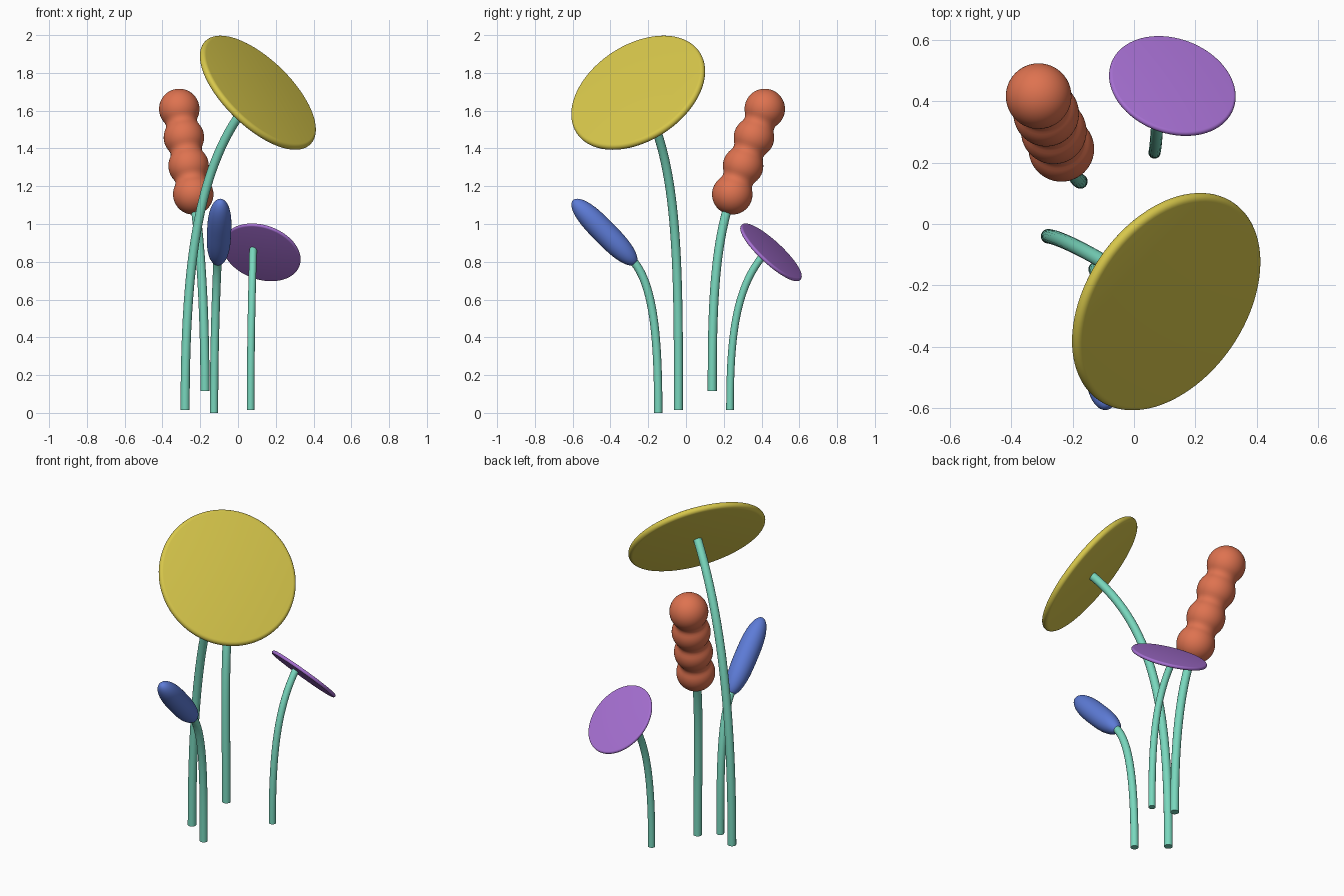
import bpy, math
from mathutils import Vector

if "Cube" in bpy.data.objects:
    bpy.data.objects.remove(bpy.data.objects["Cube"])


def material(name, rgb):
    m = bpy.data.materials.new(name)
    m.diffuse_color = (*rgb, 1)
    m.use_nodes = True
    m.node_tree.nodes["Principled BSDF"].inputs["Base Color"].default_value = m.diffuse_color
    return m


GREEN = material("stem_green", (0.19, 0.68, 0.51))
YELLOW = material("yellow", (0.68, 0.57, 0.07))
PURPLE = material("purple", (0.38, 0.16, 0.64))
BLUE = material("blue", (0.11, 0.20, 0.68))
ORANGE = material("orange", (0.73, 0.17, 0.08))


def smooth(ob):
    bpy.ops.object.select_all(action='DESELECT')
    ob.select_set(True)
    bpy.context.view_layer.objects.active = ob
    bpy.ops.object.shade_smooth_by_angle(angle=math.radians(40))


def lathe(name, profile, centre, axis, mat, n=64):
    """Revolve (radius, height) pairs, bottom to top, around an axis; the ends close to a point."""
    q = Vector(axis).to_track_quat('Z', 'Y')
    c = Vector(centre)
    verts = [c + q @ Vector((0, 0, profile[0][1]))]
    for r, h in profile[1:-1]:
        verts += [c + q @ Vector((r * math.cos(2 * math.pi * i / n),
                                  r * math.sin(2 * math.pi * i / n), h)) for i in range(n)]
    verts.append(c + q @ Vector((0, 0, profile[-1][1])))
    rings, last = len(profile) - 2, len(verts) - 1
    faces = []
    for i in range(n):
        j = (i + 1) % n
        faces.append((0, 1 + j, 1 + i))
        for k in range(rings - 1):
            a, b = 1 + k * n, 1 + (k + 1) * n
            faces.append((a + i, a + j, b + j, b + i))
        a = 1 + (rings - 1) * n
        faces.append((a + i, a + j, last))
    me = bpy.data.meshes.new(name)
    me.from_pydata(verts, [], faces)
    me.materials.append(mat)
    ob = bpy.data.objects.new(name, me)
    bpy.context.collection.objects.link(ob)
    smooth(ob)
    return ob


def stem(name, base, tip, axis, rise, pull, radius):
    """Tube that leaves the ground vertically and arrives along the axis of its head."""
    cu = bpy.data.curves.new(name, 'CURVE')
    cu.dimensions = '3D'
    cu.resolution_u = 32
    cu.bevel_depth = radius
    cu.bevel_resolution = 6
    cu.use_fill_caps = True
    sp = cu.splines.new('BEZIER')
    sp.bezier_points.add(1)
    ends = ((Vector(base), Vector((0, 0, rise))), (Vector(tip), Vector(axis).normalized() * pull))
    for p, (co, tangent) in zip(sp.bezier_points, ends):
        p.handle_left_type = p.handle_right_type = 'FREE'
        p.co, p.handle_left, p.handle_right = co, co - tangent, co + tangent
    cu.materials.append(GREEN)
    ob = bpy.data.objects.new(name, cu)
    bpy.context.collection.objects.link(ob)
    bpy.ops.object.select_all(action='DESELECT')
    ob.select_set(True)
    bpy.context.view_layer.objects.active = ob
    bpy.ops.object.convert(target='MESH')
    smooth(bpy.context.view_layer.objects.active)


def disc_profile(radius, half):
    """Flat disc with a rounded rim."""
    rim = [(radius - half + half * math.cos(a), half * math.sin(a))
           for a in (math.pi * (i / 10 - 0.5) for i in range(11))]
    return [(0, -half)] + rim + [(0, half)]


# Large yellow disc flower
axis = (0.633, -0.43, 0.65)
centre = (0.105, -0.253, 1.695)
lathe("yellow_flower_disc", disc_profile(0.39, 0.02), centre, axis, YELLOW, 96)
stem("yellow_flower_stem", (-0.28, -0.04, 0.015), centre, axis, 0.8, 0.5, 0.024)

# Small purple disc flower
axis = (0.25, 0.657, 0.71)
lathe("purple_flower_disc", disc_profile(0.213, 0.01), (0.125, 0.45, 0.85), axis, PURPLE, 80)
stem("purple_flower_stem", (0.067, 0.233, 0.015), (0.08, 0.437, 0.865), (0.02, 0.69, 0.71),
     0.4, 0.25, 0.02)

# Blue bud: blunt elongated ellipsoid
axis = (0.03, -0.70, 0.71)
half = 0.237
bud = []
for i in range(33):
    t = -math.cos(math.pi * i / 32)
    bud.append((0.064 * math.sqrt(max(0, 1 - abs(t) ** 2.8)), half * t))
lathe("blue_bud", bud, (-0.1, -0.432, 0.957), axis, BLUE, 48)
stem("blue_bud_stem", (-0.127, -0.147, 0), (-0.108, -0.29, 0.815), axis, 0.4, 0.17, 0.022)

# Orange spike: four spheres melted into each other
low, high = Vector((-0.237, 0.245, 1.157)), Vector((-0.311, 0.417, 1.609))
axis = high - low
step, ball, blend = axis.length / 3, 0.107, 0.0085
spike = []
for i in range(97):
    s = -ball + (axis.length + 2 * ball) * (1 - math.cos(math.pi * i / 96)) / 2
    g = -1
    for k in range(4):
        f = ball ** 2 - (s - k * step) ** 2
        g = max(g, f) + max(blend - abs(g - f), 0) ** 2 / (4 * blend)
    spike.append((math.sqrt(max(g, 0)), s))
lathe("orange_spike", spike, low, axis, ORANGE, 48)
stem("orange_spike_stem", (-0.175, 0.139, 0.115), low, axis, 0.35, 0.3, 0.024)
